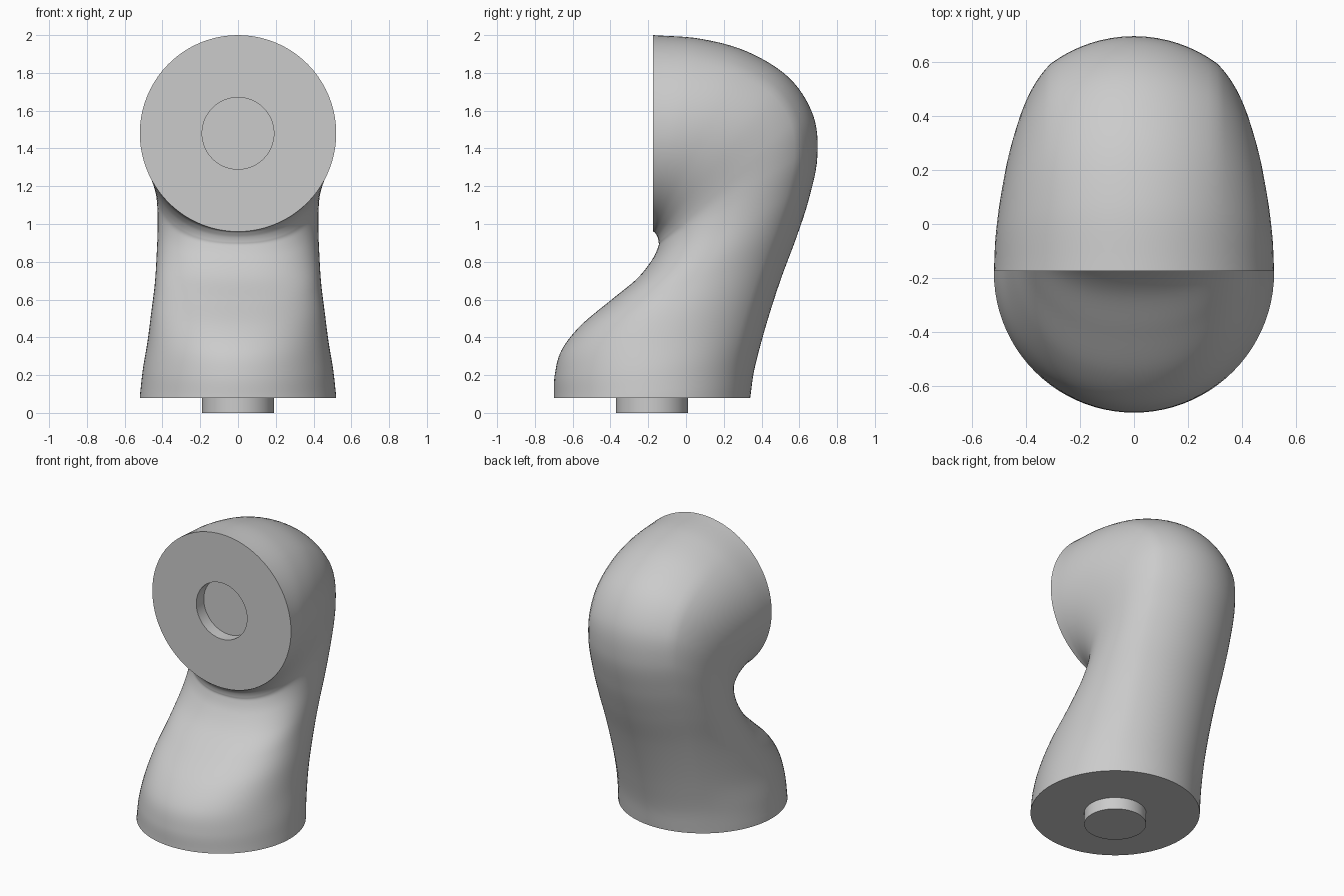
import bpy, bmesh, math
from mathutils import Vector

if "Cube" in bpy.data.objects:
    bpy.data.objects.remove(bpy.data.objects["Cube"])

R, PEG = 0.52, 0.19
CREASE = math.asin(0.31 / R)          # half angle of the constant back arc
SUB = 7                               # loft steps between key sections

# key sections: front (y, z), back (y, z), half width
KEYS = [
    (-.70, .08, .34, .08, .52), (-.695, .20, .36, .22, .505),
    (-.66, .33, .40, .38, .48), (-.56, .46, .45, .55, .46),
    (-.40, .595, .51, .73, .44), (-.26, .71, .585, .93, .43),
    (-.18, .81, .65, 1.13, .425), (-.147, .88, .695, 1.35, .43),
    (-.145, .905, .675, 1.57, .445), (-.15, .93, .55, 1.77, .47),
    (-.16, .948, .33, 1.91, .495), (-.167, .957, .08, 1.98, .513),
    (-.175, .96, -.175, 2.0, .52)]
KEYS = [Vector(k) for k in KEYS]


def spline(t):
    i = min(int(t), len(KEYS) - 2)
    u = t - i
    p1, p2 = KEYS[i], KEYS[i + 1]
    p0 = KEYS[i - 1] if i > 0 else 2 * p1 - p2
    p3 = KEYS[i + 2] if i + 2 < len(KEYS) else 2 * p2 - p1
    return 0.5 * (2 * p1 + (p2 - p0) * u + (2 * p0 - 5 * p1 + 4 * p2 - p3) * u * u
                  + (3 * p1 - p0 - 3 * p2 + p3) * u ** 3)


# angles from the back (0) round to the front (pi)
ANGLES = [CREASE * i / 8 for i in range(8)]
ANGLES += [CREASE + (math.pi / 2 - CREASE) * i / 12 for i in range(12)]
ANGLES += [math.pi / 2 * (1 + i / 22) for i in range(23)]


def mirrored(half):
    """Close a half section given as (x, y, z) from back to front."""
    return half + [(-x, y, z) for x, y, z in half[-2:0:-1]]


def section(t):
    last = len(KEYS) - 1
    k = spline(t)
    inner, outer, w = Vector(k[0:2]), Vector(k[2:4]), k[4]
    tan = spline(min(t + .05, last)) - spline(max(t - .05, 0))
    n = Vector((tan[3], -tan[2])).normalized()
    if t == 0:
        n = Vector((1, 0))
    if t == last:
        n = Vector((0, 1))
    cc = math.cos(CREASE)
    corner = outer - n * R * (1 - cc)
    power = 2 / (2 + 0.4 * math.sin(math.pi * t / last) ** 2)
    half = []
    for a in ANGLES:
        s, c = max(math.sin(a), 0.0), math.cos(a)
        if a < CREASE:                       # constant circular back
            x, p = R * s, outer - n * R * (1 - c)
        else:
            if a < math.pi / 2:              # sides
                x = .31 + (R * s - .31) * (w - .31) / (R - .31)
            else:                            # slightly squared front
                x, c = w * s ** power, -abs(c) ** power
            p = corner + (inner - corner) * ((cc - c) / (cc + 1))
        if a == ANGLES[-1]:
            x = 0.0
        half.append((x, p.x, p.y))
    return mirrored(half)


def base_ring(z):
    return mirrored([(PEG * math.sin(a), -.18 + PEG * math.cos(a), z) for a in ANGLES])


def head_ring(y):
    return mirrored([(PEG * math.sin(a), y, 1.48 + PEG * math.cos(a)) for a in ANGLES])


# peg, curved body, flat face and socket as one closed loft
rings = [base_ring(0), base_ring(.08)]
rings += [section(i / SUB) for i in range((len(KEYS) - 1) * SUB + 1)]
rings += [head_ring(-.175), head_ring(-.095)]

bm = bmesh.new()
loops = [[bm.verts.new(p) for p in ring] for ring in rings]
for a, b in zip(loops, loops[1:]):
    for i in range(len(a)):
        j = (i + 1) % len(a)
        bm.faces.new((a[i], a[j], b[j], b[i]))
bm.faces.new(loops[0])
bm.faces.new(loops[-1])
bmesh.ops.recalc_face_normals(bm, faces=bm.faces)
mesh = bpy.data.meshes.new("curved_elbow")
bm.to_mesh(mesh)
bm.free()

body = bpy.data.objects.new("curved_elbow", mesh)
bpy.context.collection.objects.link(body)
grey = bpy.data.materials.new("light grey")
grey.diffuse_color = (0.6, 0.6, 0.6, 1)
grey.use_nodes = True
grey.node_tree.nodes["Principled BSDF"].inputs["Base Color"].default_value = grey.diffuse_color
mesh.materials.append(grey)
bpy.context.view_layer.objects.active = body
body.select_set(True)
bpy.ops.object.shade_smooth_by_angle(angle=math.radians(45))
